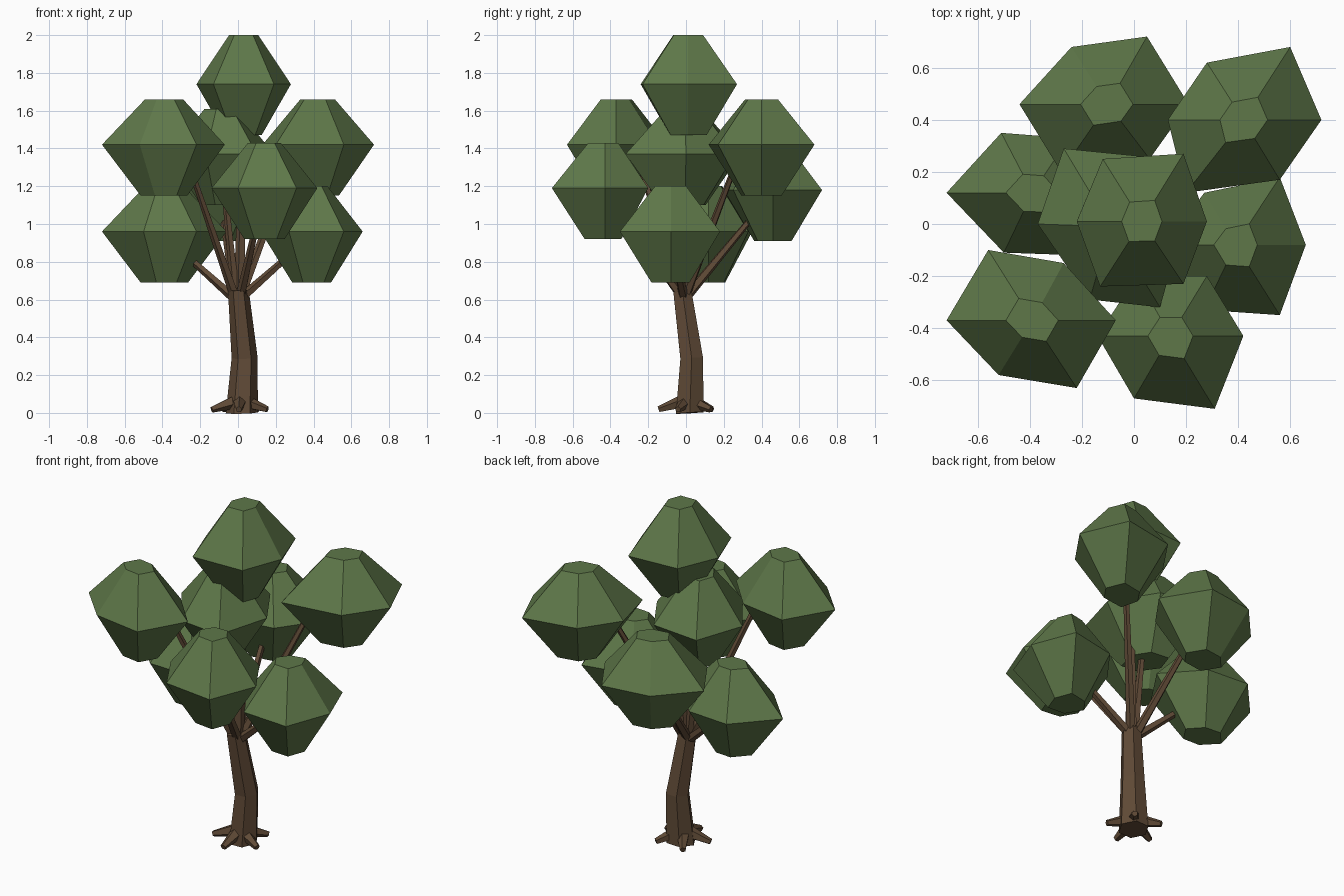
import bpy, bmesh, math
from mathutils import Vector

if "Cube" in bpy.data.objects:
    bpy.data.objects.remove(bpy.data.objects["Cube"])


def material(name, rgb):
    m = bpy.data.materials.new(name)
    m.diffuse_color = (*rgb, 1)
    m.use_nodes = True
    m.node_tree.nodes["Principled BSDF"].inputs["Base Color"].default_value = m.diffuse_color
    return m


LEAF = material("leaf green", (0.112, 0.185, 0.066))
BARK = material("bark brown", (0.115, 0.068, 0.037))


def loft(name, rings, mat):
    """Closed flat-shaded solid through rings with equal point counts."""
    bm = bmesh.new()
    vs = [[bm.verts.new(p) for p in r] for r in rings]
    n = len(vs[0])
    for a, b in zip(vs, vs[1:]):
        for i in range(n):
            j = (i + 1) % n
            bm.faces.new((a[i], a[j], b[j], b[i]))
    bm.faces.new(vs[0][::-1])
    bm.faces.new(vs[-1])
    bmesh.ops.recalc_face_normals(bm, faces=bm.faces)
    me = bpy.data.meshes.new(name)
    bm.to_mesh(me)
    bm.free()
    me.materials.append(mat)
    ob = bpy.data.objects.new(name, me)
    bpy.context.collection.objects.link(ob)
    return ob


def limb(name, path, radii, sides, mat=BARK):
    """Tapered polygonal tube along a path."""
    path = [Vector(p) for p in path]
    d = (path[-1] - path[0]).normalized()
    u = d.cross(Vector((0, 1, 0)) if abs(d.y) < 0.8 else Vector((1, 0, 0))).normalized()
    v = d.cross(u)
    rings = []
    for p, r in zip(path, radii):
        rings.append([p + r * (math.cos(t) * u + math.sin(t) * v)
                      for t in (2 * math.pi * i / sides for i in range(sides))])
    return loft(name, rings, mat)


# Leaf clumps: centre, equator height, equator outline seen from above
clumps = {
    "top": ((0.03, 0.01), 1.74,
            [(-.22, .01), (-.12, .25), (.19, .27), (.28, .01), (.19, -.23), (-.13, -.24)]),
    "back_right": ((.42, .40), 1.42,
                   [(.13, .40), (.28, .62), (.60, .68), (.72, .40), (.56, .17), (.20, .12)]),
    "back": ((-.10, .46), 1.18,
             [(-.44, .46), (-.24, .68), (.05, .72), (.21, .46), (.06, .25), (-.28, .20)]),
    "middle": ((-.09, -.01), 1.37,
               [(-.37, .0), (-.27, .29), (.03, .26), (.19, .0), (.10, -.32), (-.17, -.29)]),
    "left": ((-.39, .12), .96,
             [(-.72, .12), (-.51, .35), (-.25, .33), (-.06, .12), (-.22, -.12), (-.50, -.11)]),
    "front_left": ((-.39, -.37), 1.42,
                   [(-.72, -.37), (-.56, -.10), (-.27, -.15), (-.07, -.37), (-.22, -.63), (-.52, -.58)]),
    "right": ((.39, -.08), .96,
              [(.12, -.08), (.27, .12), (.56, .18), (.66, -.08), (.56, -.35), (.27, -.33)]),
    "front": ((.14, -.43), 1.19,
              [(-.14, -.43), (.01, -.20), (.28, -.20), (.42, -.43), (.31, -.71), (.0, -.67)]),
}
for name, ((cx, cy), z, outline) in clumps.items():
    def ring(k, dz):
        return [(cx + k * (x - cx), cy + k * (y - cy), z + dz) for x, y in outline]
    loft(name + "_leaf_clump",
         [ring(.38, -.27), ring(1, 0), ring(.31, .24 if name != "top" else .26)], LEAF)

    # Branch from the trunk top into the clump
    reach = .72 if 1.4 < z < 1.5 else .95
    end = (cx * reach, cy * reach, z - .04)
    start = (.02 * (cx > 0) - .01, -.01, .60)
    thick = .033 if name == "top" else .027
    limb(name + "_branch", [start, end], [thick, .014], 5)

# Trunk with a slight bend
limb("trunk", [(.02, .02, 0), (.035, .03, .29), (.002, -.02, .65)],
     [.085, .069, .055], 6)

# Roots spread around the foot
for i in range(5):
    a = math.radians(268 + 72 * i)
    c, s = math.cos(a), math.sin(a)
    limb(f"root_{i + 1}", [(.01 + .04 * c, .01 + .04 * s, .055),
                           (.01 + .155 * c, .01 + .155 * s, .018)], [.036, .017], 5)
